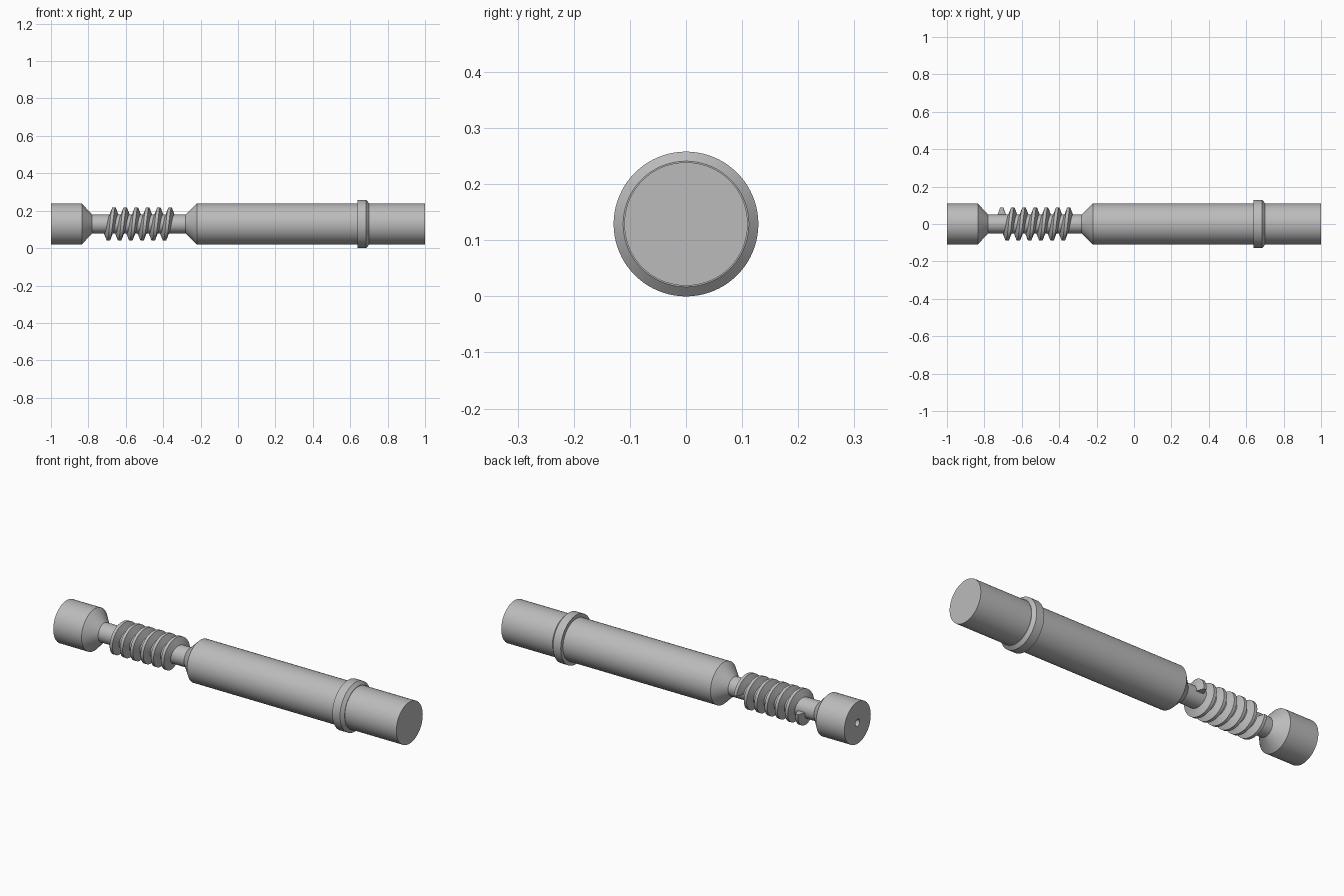
import bpy, bmesh, math

cube = bpy.data.objects.get("Cube")
if cube:
    bpy.data.objects.remove(cube, do_unlink=True)

AXIS_Z = 0.129
R = 0.11           # main body radius
NECK = 0.05        # thin shaft radius

grey = bpy.data.materials.new("steel grey")
grey.use_nodes = True
colour = (0.5, 0.5, 0.5, 1)
grey.diffuse_color = colour
grey.node_tree.nodes["Principled BSDF"].inputs["Base Color"].default_value = colour


def finish(bm, name, angle=25):
    """Turn a bmesh into a grey, sharp-edged smooth object on the axis."""
    bmesh.ops.recalc_face_normals(bm, faces=bm.faces)
    mesh = bpy.data.meshes.new(name)
    bm.to_mesh(mesh)
    bm.free()
    mesh.materials.append(grey)
    obj = bpy.data.objects.new(name, mesh)
    obj.location.z = AXIS_Z
    bpy.context.collection.objects.link(obj)
    bpy.ops.object.select_all(action="DESELECT")
    obj.select_set(True)
    bpy.context.view_layer.objects.active = obj
    bpy.ops.object.shade_smooth_by_angle(angle=math.radians(angle))
    return obj


def lathe(name, profile, closed=False, steps=80):
    """Spin (x, radius) points about the x axis."""
    bm = bmesh.new()
    verts = [bm.verts.new((x, 0, r)) for x, r in profile]
    edges = [bm.edges.new(pair) for pair in zip(verts, verts[1:])]
    if closed:
        edges.append(bm.edges.new((verts[-1], verts[0])))
    bmesh.ops.spin(bm, geom=verts + edges, cent=(0, 0, 0), axis=(1, 0, 0),
                   angle=math.tau, steps=steps)
    bmesh.ops.remove_doubles(bm, verts=bm.verts, dist=1e-5)
    return finish(bm, name)


# Shaft: bored head, cone, neck, cone, long body
lathe("shaft", [
    (-0.90, 0), (-0.90, 0.018), (-1, 0.018), (-1, R), (-0.835, R),
    (-0.78, NECK), (-0.28, NECK), (-0.22, R), (1, R), (1, 0)])

# Collar with a chamfer on its outer end
lathe("collar", [(0.64, 0.10), (0.64, 0.129), (0.685, 0.129),
                 (0.70, 0.112), (0.70, 0.10)], closed=True)

# Worm thread: trapezoid section swept along a left-hand helix
PITCH, TURNS, STEPS, START = 0.06, 6, 64, -0.708
section = [(-0.023, 0.046), (-0.008, 0.088), (0.008, 0.088), (0.023, 0.046)]
bm = bmesh.new()
rows = []
for i in range(TURNS * STEPS + 1):
    a = math.tau * i / STEPS
    x = START + PITCH * i / STEPS
    rows.append([bm.verts.new((x + dx, r * math.cos(a), -r * math.sin(a)))
                 for dx, r in section])
for p, q in zip(rows, rows[1:]):
    for k in range(4):
        n = (k + 1) % 4
        bm.faces.new((p[k], p[n], q[n], q[k]))
bm.faces.new(rows[0])
bm.faces.new(rows[-1])
finish(bm, "worm_thread")
